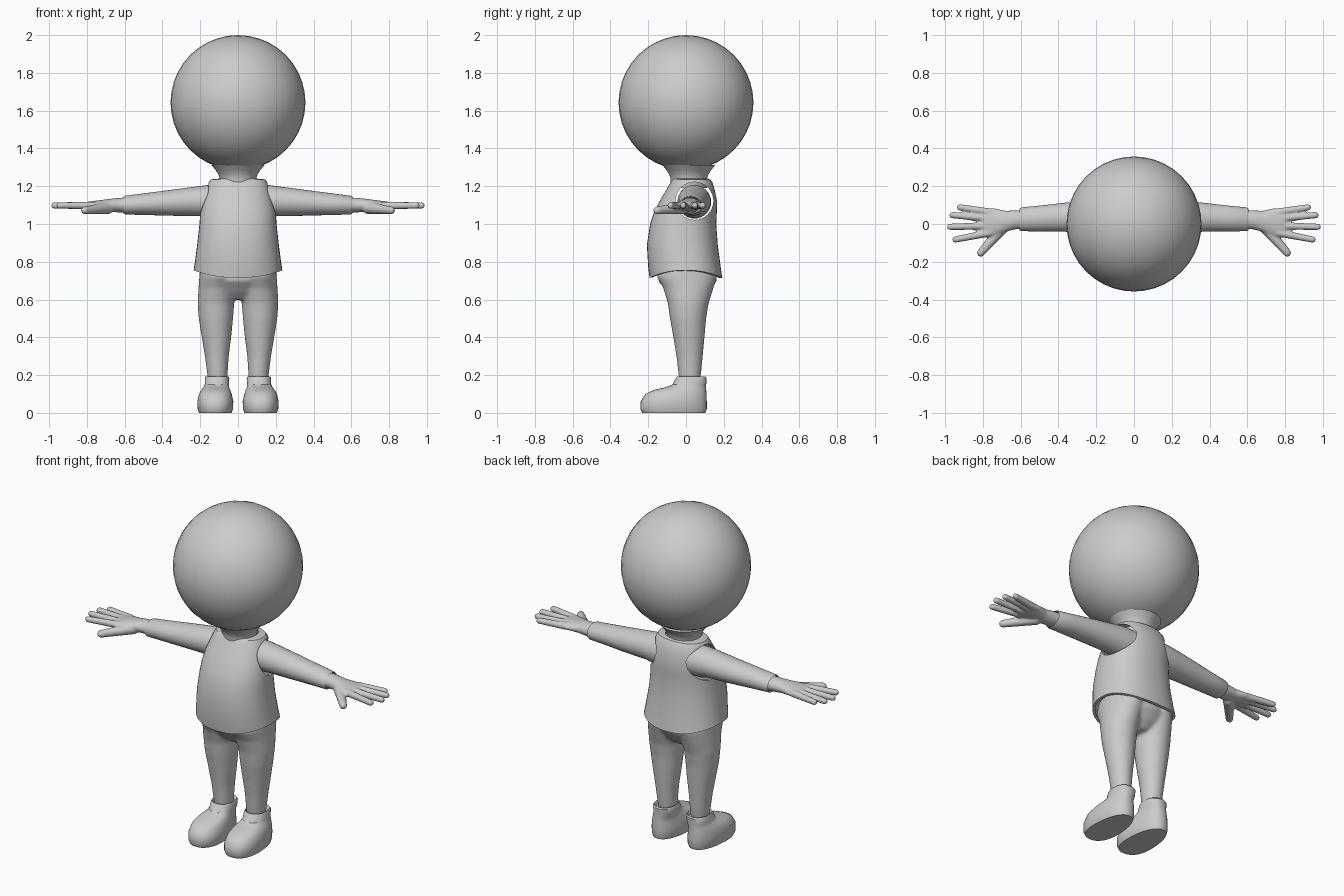
import bpy, bmesh, math
from mathutils import Vector, Matrix

if "Cube" in bpy.data.objects:
    bpy.data.objects.remove(bpy.data.objects["Cube"])


def oval_z(z, cx, hx, y0, y1, dip=0, taper=0, p=2.0, n=40):
    """Horizontal rounded ring; dip lowers front and back, taper narrows the back."""
    pts = []
    for i in range(n):
        a = 2 * math.pi * i / n
        c, s = math.cos(a), math.sin(a)
        u = math.copysign(abs(c) ** (2 / p), c)
        v = math.copysign(abs(s) ** (2 / p), s)
        pts.append((cx + hx * u * (1 - taper * v), (y0 + y1) / 2 + (y1 - y0) / 2 * v, z - dip * s * s))
    return pts


def oval_x(x, cy, cz, ry, rz, n=32):
    return [(x, cy + ry * math.cos(2 * math.pi * i / n), cz + rz * math.sin(2 * math.pi * i / n))
            for i in range(n)]


def loft(bm, rings, caps=True):
    vs = [[bm.verts.new(p) for p in r] for r in rings]
    n = len(vs[0])
    for a, b in zip(vs, vs[1:]):
        for j in range(n):
            k = (j + 1) % n
            bm.faces.new((a[j], a[k], b[k], b[j]))
    if caps:
        bm.faces.new(vs[0][::-1])
        bm.faces.new(vs[-1])


def capsule(bm, p, q, r0, r1):
    p, q = Vector(p), Vector(q)
    d = q - p
    rot = d.to_track_quat('Z', 'Y').to_matrix()
    for v in bmesh.ops.create_uvsphere(bm, u_segments=16, v_segments=11, radius=1)['verts']:
        far = v.co.z > 0
        v.co = rot @ (v.co * (r1 if far else r0)) + (q if far else p)


def finish(name, bm, remesh=0, mirror=False):
    bmesh.ops.recalc_face_normals(bm, faces=bm.faces)
    me = bpy.data.meshes.new(name)
    bm.to_mesh(me)
    bm.free()
    ob = bpy.data.objects.new(name, me)
    bpy.context.collection.objects.link(ob)
    if remesh:
        m = ob.modifiers.new("blend", 'REMESH')
        m.mode, m.voxel_size, m.use_smooth_shade = 'VOXEL', remesh, True
        s = ob.modifiers.new("soften", 'SMOOTH')
        s.factor, s.iterations = 0.5, 5
    if mirror:
        ob.modifiers.new("mirror", 'MIRROR')
    return ob


def smooth(ob, angle=40):
    bpy.ops.object.select_all(action='DESELECT')
    ob.select_set(True)
    bpy.context.view_layer.objects.active = ob
    bpy.ops.object.shade_smooth_by_angle(angle=math.radians(angle))


# Head: cube-based sphere
bm = bmesh.new()
bmesh.ops.create_cube(bm, size=2)
bmesh.ops.subdivide_edges(bm, edges=bm.edges, cuts=9, use_grid_fill=True)
for v in bm.verts:
    t = Vector([math.tan(c * math.pi / 4) for c in v.co])
    v.co = t.normalized() * 0.357 + Vector((0, 0, 1.643))
smooth(finish("head", bm))

# Neck flaring into the head
bm = bmesh.new()
loft(bm, [oval_z(z, 0, r, 0.015 - r, 0.015 + r) for z, r in
          [(1.19, .095), (1.24, .097), (1.262, .103), (1.285, .118), (1.312, .14)]])
smooth(finish("neck", bm))

# Vest: open shell with armholes
bm = bmesh.new()
loft(bm, [oval_z(z, 0, hx, y0, y1, dip, p=2.3) for z, hx, y0, y1, dip in [
    (.755, .235, -.193, .192, .04), (.80, .228, -.2, .184, .03), (.9, .215, -.207, .168, .01),
    (1.0, .204, -.19, .16, 0), (1.06, .2, -.17, .163, 0), (1.12, .19, -.14, .165, 0),
    (1.18, .17, -.105, .152, 0), (1.22, .155, -.082, .14, 0), (1.236, .145, -.072, .128, 0),
    (1.24, .1, -.07, .11, 0)]], caps=False)
vest = finish("vest", bm)
bm = bmesh.new()
loft(bm, [oval_x(x, .045, 1.122, .1, .1) for x in (-.4, .4)])
cutter = finish("armhole_cutter", bm)
cutter.hide_render = True
m = vest.modifiers.new("thickness", 'SOLIDIFY')
m.thickness, m.offset = 0.015, -1
m = vest.modifiers.new("armholes", 'BOOLEAN')
m.operation, m.object, m.solver = 'DIFFERENCE', cutter, 'EXACT'
bpy.context.view_layer.objects.active = vest
for name in ("thickness", "armholes"):
    bpy.ops.object.modifier_apply(modifier=name)
bpy.data.objects.remove(cutter)
smooth(vest)

# Sleeves with a rolled-in end
bm = bmesh.new()
loft(bm, [oval_x(*r) for r in [
    (.08, .045, 1.117, .088, .088), (.15, .043, 1.119, .088, .088), (.2, .041, 1.121, .086, .08),
    (.36, .036, 1.112, .077, .068), (.5, .029, 1.105, .068, .057), (.595, .025, 1.1, .063, .05),
    (.605, .025, 1.1, .058, .045), (.59, .025, 1.1, .05, .04)]])
smooth(finish("sleeve", bm, mirror=True))

# Hands: palm, four fingers and thumb blended together
bm = bmesh.new()
loft(bm, [oval_x(*r) for r in [
    (.57, .024, 1.1, .052, .04), (.63, .022, 1.1, .05, .039), (.68, .014, 1.099, .056, .034),
    (.74, .008, 1.098, .076, .027), (.79, .006, 1.098, .078, .021), (.81, .006, 1.098, .06, .014)]])
for bx, by, tx, ty in [(.76, .062, .92, .088), (.77, .03, .96, .047),
                       (.77, -.01, .972, -.015), (.76, -.046, .945, -.082)]:
    capsule(bm, (bx, by, 1.098), (tx, ty, 1.098), .021, .017)
capsule(bm, (.69, -.015, 1.085), (.81, -.152, 1.072), .033, .021)
finish("hand", bm, remesh=.0055, mirror=True)

# Trousers: two legs and hips blended together
bm = bmesh.new()
for side in (-1, 1):
    loft(bm, [oval_z(z, side * cx, hx, y0, y1) for z, cx, hx, y0, y1 in [
        (.17, .108, .051, -.036, .076), (.3, .112, .063, -.051, .089), (.4, .114, .078, -.067, .098),
        (.5, .117, .091, -.085, .107), (.58, .117, .097, -.096, .12), (.66, .108, .101, -.12, .145),
        (.72, .1, .105, -.155, .165), (.78, .1, .1, -.14, .155)]])
loft(bm, [oval_z(*r) for r in [
    (.6, 0, .06, -.06, .085), (.64, 0, .15, -.1, .125), (.7, 0, .204, -.148, .163),
    (.78, 0, .2, -.145, .155)]])
finish("trousers", bm, remesh=.01)

# Boots
bm = bmesh.new()
loft(bm, [oval_z(z, cx, hx, y0, y1, 0, tp, 2.3) for z, cx, hx, y0, y1, tp in [
    (0, .12, .085, -.232, .103, .12), (.02, .12, .092, -.242, .11, .12),
    (.06, .12, .094, -.24, .11, .12), (.1, .12, .086, -.215, .108, .1),
    (.122, .118, .076, -.17, .107, .08), (.135, .115, .068, -.11, .107, .04),
    (.15, .112, .064, -.072, .107, 0), (.185, .111, .065, -.053, .109, 0),
    (.193, .111, .06, -.046, .103, 0), (.175, .11, .05, -.036, .09, 0)]])
smooth(finish("boot", bm, mirror=True))
